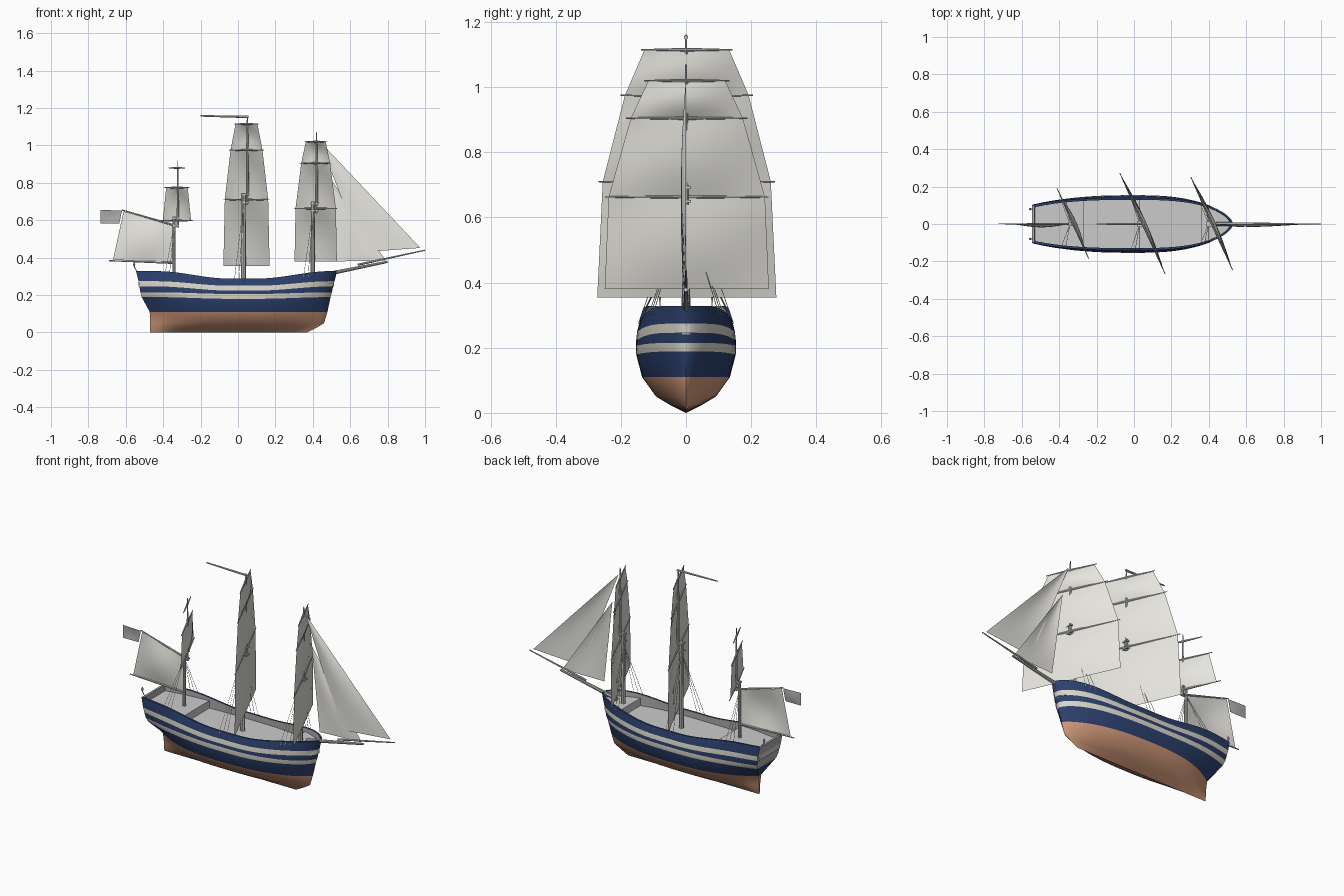
import bpy, bmesh, math
from mathutils import Vector, Matrix

if "Cube" in bpy.data.objects:
    bpy.data.objects.remove(bpy.data.objects["Cube"])


def material(name, *rgb):
    m = bpy.data.materials.new(name)
    m.diffuse_color = (*rgb, 1)
    m.use_nodes = True
    m.node_tree.nodes["Principled BSDF"].inputs["Base Color"].default_value = m.diffuse_color
    return m


NAVY = material("navy_paint", 0.026, 0.053, 0.16)
CREAM = material("cream_paint", 0.72, 0.69, 0.60)
COPPER = material("copper_bottom", 0.66, 0.33, 0.20)
CLOTH = material("sailcloth", 0.80, 0.79, 0.74)
GREY = material("grey_wood", 0.42, 0.42, 0.42)


def finish(name, bm, mats=()):
    me = bpy.data.meshes.new(name)
    bm.to_mesh(me)
    bm.free()
    for m in mats:
        me.materials.append(m)
    ob = bpy.data.objects.new(name, me)
    bpy.context.collection.objects.link(ob)
    return ob


def spar(name, pts, radii, sides=10):
    """Round tapered pole through the given points."""
    bm = bmesh.new()
    add_spar(bm, pts, radii, sides)
    return finish(name, bm)


def add_spar(bm, pts, radii, sides=10):
    pts = [Vector(p) for p in pts]
    for a, b, ra, rb in zip(pts, pts[1:], radii, radii[1:]):
        d = b - a
        m = Matrix.Translation((a + b) / 2) @ d.to_track_quat('Z', 'Y').to_matrix().to_4x4()
        bmesh.ops.create_cone(bm, cap_ends=True, segments=sides, radius1=ra, radius2=rb,
                              depth=d.length, matrix=m)


def sail(name, a, b, c, d, belly, n=10, mat=CLOTH):
    """Bellied sheet; a-b is the foot, d-c the head."""
    a, b, c, d, belly = map(Vector, (a, b, c, d, belly))
    bm = bmesh.new()
    grid = []
    for j in range(n + 1):
        v = j / n
        row = []
        for i in range(n + 1):
            u = i / n
            p = a.lerp(b, u).lerp(d.lerp(c, u), v)
            row.append(bm.verts.new(p + belly * math.sin(math.pi * u) * math.sin(math.pi * v)))
        grid.append(row)
    for j in range(n):
        for i in range(n):
            bm.faces.new((grid[j][i], grid[j][i + 1], grid[j + 1][i + 1], grid[j + 1][i]))
    bmesh.ops.remove_doubles(bm, verts=bm.verts, dist=1e-5)
    return finish(name, bm, [mat])


# Hull: stacked waterline loops
def half_width(x, xs, xb, w, ws, p, q):
    if x < 0:
        return w - (w - ws) * (x / xs) ** 2.8
    return w * max(0, 1 - (x / xb) ** p) ** q


def sheer(x):
    t = min(1, max(0, (abs(x - 0.03) - 0.08) / 0.38))
    return t * t * (3 - 2 * t)


# z amidships, sheer rise, stern x, bow x, half width, stern half width, bow exponents
ROWS = [
    (0.000, 0.000, -0.470, 0.37, 0.000, 0.000, 2.2, 0.9),
    (0.025, 0.000, -0.470, 0.42, 0.050, 0.004, 2.2, 0.9),
    (0.050, 0.000, -0.470, 0.46, 0.092, 0.004, 2.3, 0.85),
    (0.110, 0.000, -0.472, 0.478, 0.135, 0.012, 2.4, 0.75),
    (0.180, 0.009, -0.515, 0.495, 0.153, 0.085, 2.6, 0.65),
    (0.206, 0.009, -0.522, 0.502, 0.154, 0.096, 2.7, 0.6),
    (0.224, 0.022, -0.527, 0.508, 0.153, 0.102, 2.7, 0.6),
    (0.250, 0.024, -0.532, 0.516, 0.150, 0.106, 2.8, 0.6),
    (0.288, 0.040, -0.545, 0.530, 0.140, 0.102, 2.8, 0.6),
    (0.288, 0.040, -0.533, 0.518, 0.129, 0.091, 2.8, 0.6),
    (0.240, 0.000, -0.525, 0.508, 0.131, 0.091, 2.8, 0.6),
]
BANDS = [2, 2, 2, 0, 1, 0, 1, 0, 0, 3]

bm = bmesh.new()
loops = []
for zb, rise, xs, xb, w, ws, p, q in ROWS:
    xl = [xs * (1 - i / 10) for i in range(10)]
    xl += [xb * math.sin(i / 14 * math.pi / 2) for i in range(15)]
    side = [(x, half_width(x, xs, xb, w, ws, p, q), zb + rise * sheer(x)) for x in xl]
    ring = [(x, -y, z) for x, y, z in side] + side[::-1]
    loops.append([bm.verts.new(c) for c in ring])
for lo, hi, band in zip(loops, loops[1:], BANDS):
    n = len(lo)
    for i in range(n):
        k = (i + 1) % n
        f = bm.faces.new((lo[i], lo[k], hi[k], hi[i]))
        at_transom = i == n - 1 and loops.index(lo) >= 4
        f.material_index = 3 if at_transom else band
bmesh.ops.remove_doubles(bm, verts=bm.verts, dist=1e-4)
bmesh.ops.recalc_face_normals(bm, faces=bm.faces)
finish("hull", bm, [NAVY, CREAM, COPPER, GREY])


# Decks
def deck(name, x0, x1, z):
    bm = bmesh.new()
    xl = [x0 + (x1 - x0) * math.sin(i / 16 * math.pi / 2) for i in range(17)]
    side = [(x, half_width(x, -0.53, 0.516, 0.133, 0.095, 2.8, 0.6)) for x in xl]
    ring = [(x, -y, z) for x, y in side] + [(x, y, z) for x, y in side[::-1] if y > 1e-5]
    f = bm.faces.new([bm.verts.new(c) for c in ring])
    top = bmesh.ops.extrude_face_region(bm, geom=[f])
    bmesh.ops.translate(bm, vec=(0, 0, -0.05),
                        verts=[v for v in top["geom"] if isinstance(v, bmesh.types.BMVert)])
    bmesh.ops.recalc_face_normals(bm, faces=bm.faces)
    finish(name, bm)


deck("main_deck", -0.30, 0.40, 0.252)
deck("quarter_deck", -0.532, -0.27, 0.295)
deck("fore_deck", 0.36, 0.513, 0.295)

# Braced yards and square sails
ALONG = Vector((0.41, -0.912, 0))
AHEAD = Vector((0.912, 0.41, 0))


def on_yard(x, z, half_y, s):
    return Vector((x, 0, z)) + ALONG * (s * half_y / 0.912) + AHEAD * 0.006


def mast(name, x, lower_top, cap, top, r, yards, foot, shroud_z):
    # Lower mast, topmast doubling and cap
    spar(name + "_lower_mast", [(x - 0.01, 0, 0.24), (x - 0.01, 0, lower_top)], [r, r * 0.8])
    spar(name + "_topmast", [(x + 0.01, 0, lower_top - 0.06), (x + 0.01, 0, cap), (x + 0.01, 0, top)],
         [r * 0.65, r * 0.5, r * 0.2])
    for z in (lower_top - 0.05, lower_top - 0.008):
        bm = bmesh.new()
        bmesh.ops.create_cube(bm, size=1, matrix=Matrix.Translation((x, 0, z))
                              @ Matrix.Diagonal((r * 3.4, r * 2.4, 0.008, 1)))
        finish(name + "_cap", bm)
    # Yards: z, yard half span, sail half width
    for z, span, _ in yards:
        spar(name + "_yard", [on_yard(x, z, span, s) for s in (-1, 0, 1)], [0.002, 0.006, 0.002], 8)
    levels = ([foot] if foot else []) + [(z, w) for z, _, w in yards if w]
    for (z0, w0), (z1, w1) in zip(levels, levels[1:]):
        sail(name + "_square_sail", on_yard(x, z0, w0, -1), on_yard(x, z0, w0, 1),
             on_yard(x, z1, w1, 1), on_yard(x, z1, w1, -1), AHEAD * 0.02)
    # Shrouds
    bm = bmesh.new()
    for s in (-1, 1):
        for k in (0.0, 0.025, 0.05):
            xr = x - 0.01 - k
            y = half_width(xr, -0.545, 0.53, 0.146, 0.106, 2.8, 0.6)
            add_spar(bm, [(xr, s * y, 0.275 + 0.03 * sheer(xr)), (x - 0.01, 0, shroud_z)],
                     [0.0011, 0.0011], 4)
    finish(name + "_shrouds", bm)


mast("main", 0.04, 0.745, 0.98, 1.16, 0.014,
     [(0.71, 0.27, 0.258), (0.975, 0.203, 0.19), (1.115, 0.14, 0.13)], (0.355, 0.275), 0.69)
mast("fore", 0.41, 0.70, 0.91, 1.07, 0.013,
     [(0.663, 0.25, 0.24), (0.905, 0.186, 0.172), (1.02, 0.13, 0.118)], (0.38, 0.252), 0.64)
mast("mizzen", -0.332, 0.62, 0.78, 0.92, 0.010,
     [(0.598, 0.19, 0.168), (0.775, 0.145, 0.128), (0.88, 0.095, 0)], None, 0.57)

# Pennant
spar("pennant", [(0.055, 0, 1.153), (-0.2, 0, 1.158)], [0.007, 0.004], 6)

# Bowsprit and jibs
spar("bowsprit", [(0.44, 0, 0.305), (0.80, 0, 0.378)], [0.011, 0.006])
spar("jib_boom", [(0.64, 0, 0.362), (1.0, 0, 0.44)], [0.006, 0.003])
top = (0.43, 0, 1.03)
sail("outer_jib", (0.67, -0.012, 0.43), (0.975, 0, 0.452), top, top, (0, -0.012, 0))
top = (0.47, 0, 0.86)
sail("inner_jib", (0.53, -0.012, 0.38), (0.79, 0, 0.385), top, top, (0, -0.012, 0))

# Spanker with boom, gaff and flag
spar("spanker_boom", [(-0.34, 0, 0.372), (-0.69, 0, 0.384)], [0.006, 0.003], 8)
spar("spanker_gaff", [(-0.34, 0, 0.573), (-0.62, 0, 0.655)], [0.006, 0.003], 8)
sail("spanker", (-0.668, 0, 0.388), (-0.35, 0, 0.378), (-0.35, 0, 0.572), (-0.612, 0, 0.648),
     (0, -0.018, 0))
sail("flag", (-0.735, 0, 0.582), (-0.635, 0, 0.582), (-0.62, 0, 0.652), (-0.735, 0, 0.655),
     (0, 0.004, 0), mat=GREY)

# Stern lanterns
for s in (-1, 1):
    y = s * 0.08
    spar("stern_lantern", [(-0.54, y, 0.325), (-0.555, y, 0.352), (-0.555, y, 0.362), (-0.555, y, 0.374)],
         [0.0015, 0.003, 0.007, 0.003], 6)

# Smooth shading
bpy.ops.object.select_all(action='SELECT')
bpy.context.view_layer.objects.active = bpy.data.objects["hull"]
bpy.ops.object.shade_smooth_by_angle(angle=math.radians(35))
